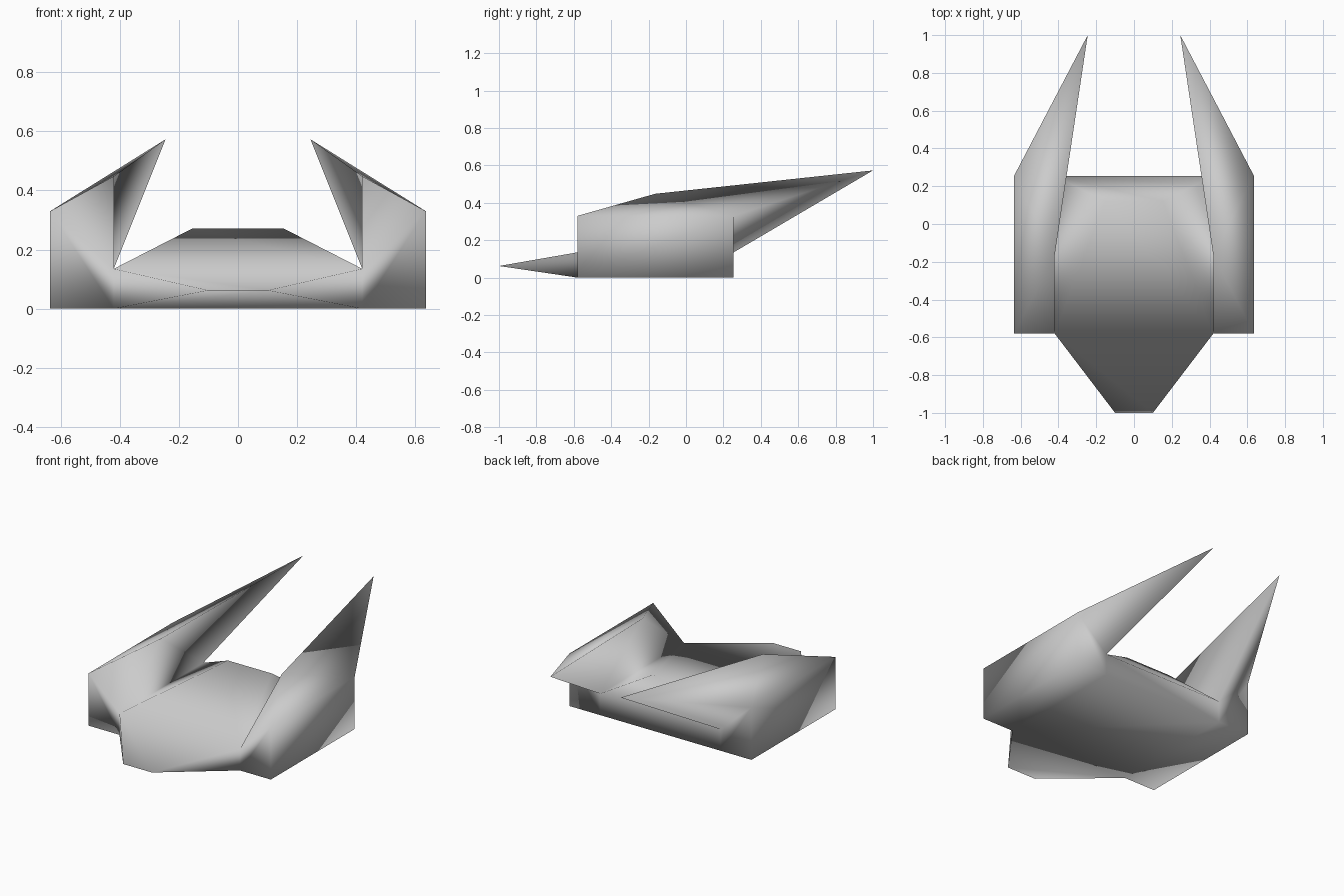
import bpy
import bmesh

if "Cube" in bpy.data.objects:
    bpy.data.objects.remove(bpy.data.objects["Cube"], do_unlink=True)

# One flat colour
grey = bpy.data.materials.new("hull grey")
grey.use_nodes = True
colour = (0.6, 0.6, 0.6, 1)
grey.diffuse_color = colour
grey.node_tree.nodes["Principled BSDF"].inputs["Base Color"].default_value = colour

# Main stations of the hull
FRONT, BACK = -0.58, 0.255
INNER, OUTER = 0.42, 0.635
DECK, SHOULDER = 0.135, 0.33

bm = bmesh.new()


def face(*points):
    bm.faces.new([bm.verts.new(p) for p in points])


def both(a, b):
    """Four corners of a symmetric panel between two edge points."""
    flip = lambda p: (-p[0], p[1], p[2])
    face(a, flip(a), flip(b), b)


# Corner points of the left half
nose = (0.1, -1, 0.062)
ridge = (0.153, 0.12, 0.272)
front_deck, back_deck = (INNER, FRONT, DECK), (INNER, BACK, DECK)
front_keel, back_keel = (INNER, FRONT, 0), (INNER, BACK, 0)

# Central panels: nose, canopy, stern and belly
both(nose, front_deck)
both(nose, front_keel)
both(front_deck, ridge)
both(ridge, back_deck)
both(back_deck, back_keel)
both(front_keel, back_keel)

# Side pods with swept horns
for s in (1, -1):
    side = lambda p: (s * p[0], p[1], p[2])
    n, r, fd, bd, fk, bk = map(side, (nose, ridge, front_deck, back_deck, front_keel, back_keel))
    front_low, front_top = (s * OUTER, FRONT, 0), (s * OUTER, FRONT, SHOULDER)
    back_low, back_top = (s * OUTER, BACK, 0), (s * OUTER, BACK, SHOULDER)
    peak = (s * INNER, -0.165, 0.448)
    tip = (s * 0.245, 1, 0.573)

    face(n, fd, fk)                                   # nose cheek
    face(fd, r, bd)                                   # canopy side
    face(fk, front_low, front_top, fd)                # pod front
    face(bk, back_low, back_top, bd)                  # pod back
    face(fk, front_low, back_low, bk)                 # pod belly
    face(front_low, back_low, back_top, front_top)    # pod outer side
    face(fd, front_top, peak)                         # pod brow
    face(fd, peak, bd)                                # pod inner side
    face(front_top, back_top, peak)                   # pod top
    face(back_top, tip, peak)                         # horn top
    face(peak, tip, bd)                               # horn inner side
    face(back_top, bd, tip)                           # horn underside

# Weld the panels into one smooth hull
bmesh.ops.remove_doubles(bm, verts=bm.verts, dist=0.0005)
bmesh.ops.recalc_face_normals(bm, faces=bm.faces)
for f in bm.faces:
    f.smooth = True

mesh = bpy.data.meshes.new("hull")
bm.to_mesh(mesh)
bm.free()
mesh.materials.append(grey)
hull = bpy.data.objects.new("hull", mesh)
bpy.context.collection.objects.link(hull)
